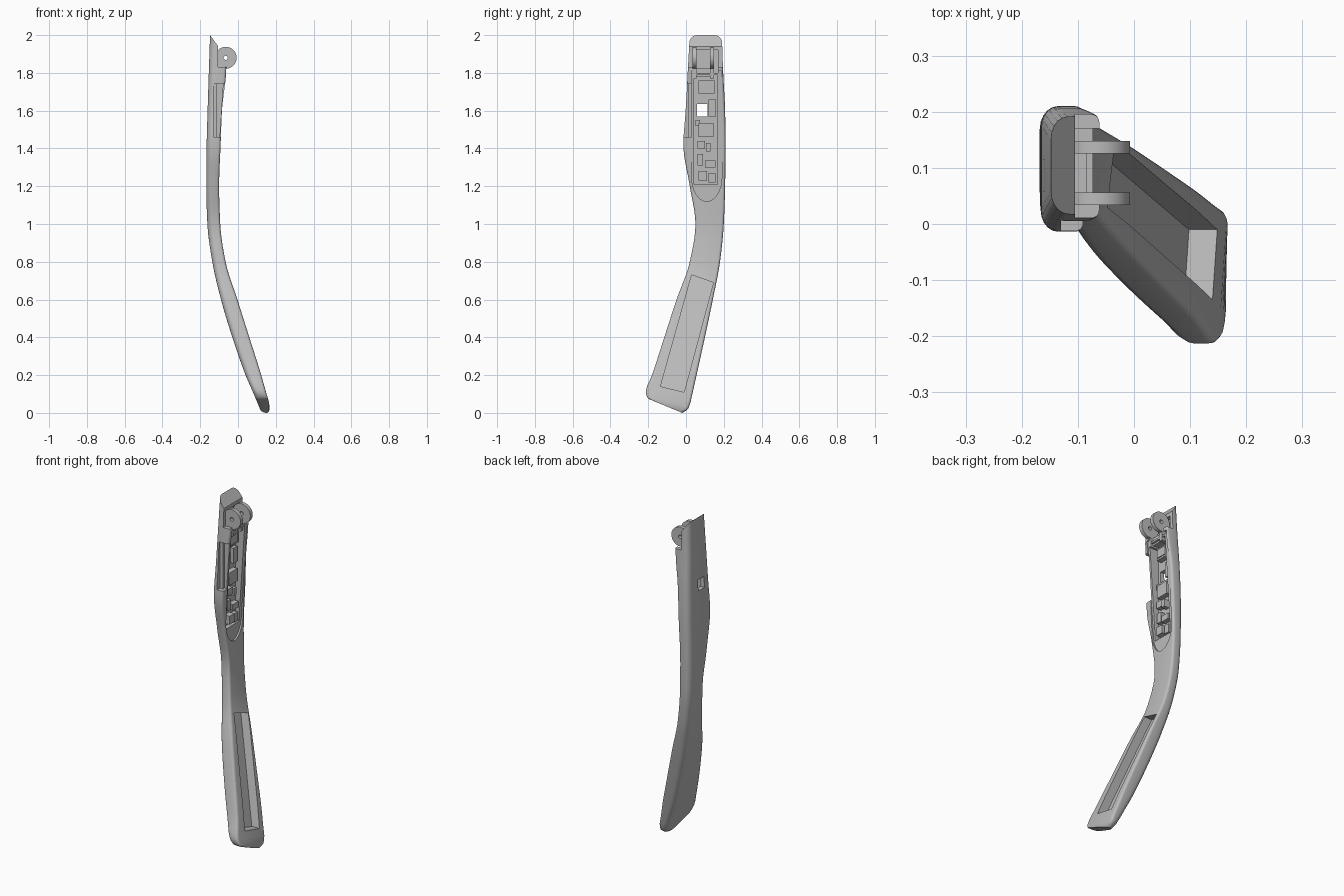
import bpy
import bmesh
from math import cos, sin, pi
from mathutils import Vector

default = bpy.data.objects.get("Cube")
if default:
    bpy.data.objects.remove(default, do_unlink=True)

grey = bpy.data.materials.new("matte grey")
grey.use_nodes = True
COLOUR = (0.5, 0.5, 0.5, 1)
grey.diffuse_color = COLOUR
grey.node_tree.nodes["Principled BSDF"].inputs["Base Color"].default_value = COLOUR

# Arm edges by height: z, outer x, inner x, front y, back y
EDGES = [
    (0, .125, .16, -.16, -.02), (.02, .117, .167, -.16, .01),
    (.05, .105, .165, -.16, .022), (.06, .1, .163, -.165, .025),
    (.075, .094, .159, -.2, .028), (.11, .079, .148, -.213, .036),
    (.2, .04, .123, -.18, .056), (.4, -.03, .06, -.115, .1),
    (.6, -.09, -.003, -.05, .142), (.8, -.136, -.066, .02, .18),
    (1, -.162, -.094, .05, .2), (1.2, -.168, -.1, .02, .207),
    (1.42, -.166, -.092, -.014, .21), (1.6, -.161, -.085, -.002, .207),
    (1.82, -.154, -.062, .01, .196), (2, -.148, -.06, .02, .19)]
ZS = [row[0] for row in EDGES]
OUTER, INNER, FRONT, BACK = 1, 2, 3, 4


def edge(col, z):
    """Smooth value of one edge column at height z, without overshoot."""
    v = [row[col] for row in EDGES]
    z = min(max(z, ZS[0]), ZS[-1])
    step = [(v[k + 1] - v[k]) / (ZS[k + 1] - ZS[k]) for k in range(len(v) - 1)]

    def slope(k):
        a, b = step[max(k - 1, 0)], step[min(k, len(step) - 1)]
        return 0 if a * b <= 0 else 2 * a * b / (a + b)

    i = max(k for k in range(len(step)) if ZS[k] <= z)
    h = ZS[i + 1] - ZS[i]
    t = (z - ZS[i]) / h
    s = t * t * (3 - 2 * t)
    return (v[i] * (1 - s) + v[i + 1] * s
            + h * t * (1 - t) * ((1 - t) * slope(i) - t * slope(i + 1)))


def loft(name, rings):
    """Skin a list of closed rings and cap both ends."""
    bm = bmesh.new()
    rows = [[bm.verts.new(p) for p in ring] for ring in rings]
    n = len(rows[0])
    for a, b in zip(rows, rows[1:]):
        for k in range(n):
            bm.faces.new((a[k], a[(k + 1) % n], b[(k + 1) % n], b[k]))
    bm.faces.new(rows[0])
    bm.faces.new(rows[-1])
    bmesh.ops.recalc_face_normals(bm, faces=bm.faces)
    mesh = bpy.data.meshes.new(name)
    bm.to_mesh(mesh)
    bm.free()
    mesh.materials.append(grey)
    obj = bpy.data.objects.new(name, mesh)
    bpy.context.collection.objects.link(obj)
    return obj


def box(name, x, y, z):
    return loft(name, [[(k, y[0], z[0]), (k, y[1], z[0]), (k, y[1], z[1]), (k, y[0], z[1])]
                       for k in x])


def recess(name, outline, depth):
    """Cutter that follows the inner face; outline is in y, z."""
    return loft(name, [[(edge(INNER, z) + d, y, z) for y, z in outline]
                       for d in (.04, -depth)])


def disc(name, x, z, radius, y0, y1, sides=40):
    angles = [2 * pi * k / sides for k in range(sides)]
    return loft(name, [[(x + radius * cos(a), y, z + radius * sin(a)) for a in angles]
                       for y in (y0, y1)])


def activate(obj):
    bpy.ops.object.select_all(action='DESELECT')
    obj.select_set(True)
    bpy.context.view_layer.objects.active = obj


def cut(target, cutter):
    activate(target)
    mod = target.modifiers.new("cut", 'BOOLEAN')
    mod.operation = 'DIFFERENCE'
    mod.solver = 'EXACT'
    mod.object = cutter
    bpy.ops.object.modifier_apply(modifier=mod.name)
    bpy.data.objects.remove(cutter, do_unlink=True)


def smooth(obj):
    activate(obj)
    bpy.ops.object.shade_smooth_by_angle(angle=pi / 6)


# Arm: rounded section, slanted toward the lower tip
CORNERS = [(0, 0, .038, .03), (1, 0, .038, .03), (1, 1, .014, .014), (0, 1, .014, .014)]


def section(t):
    lift = .06 * max(0, 1 - t)
    y0, y1 = edge(FRONT, t + lift), edge(BACK, t)
    ring = []
    for i, (u, v, ry, rx) in enumerate(CORNERS):
        for k in range(6):
            a = pi + i * pi / 2 + k * pi / 10
            y = (y0 + ry if u == 0 else y1 - ry) + ry * cos(a)
            z = t + lift * (y1 - y) / (y1 - y0)
            xo, xi = edge(OUTER, z), edge(INNER, z)
            x = (xo + rx if v == 0 else xi - rx) + rx * sin(a)
            ring.append(Vector((x, y, z)))
    return ring


heights = [0, .005, .01, .02, .03, .045, .06, .09] + [.12 + .04 * k for k in range(48)]
arm = loft("arm", [section(t) for t in heights])

# Long recess in the lower paddle
cut(arm, recess("paddle_recess", [(-.135, .14), (-.01, .11), (.145, .69), (.03, .73)], .05))

# Cover seat with rounded lower end, and the deep bay inside it
seat = [(.11 + .08 * cos(a), 1.25 + .13 * sin(a))
        for a in [pi + pi * k / 16 for k in range(17)]]
cut(arm, recess("cover_seat", seat + [(.19, 1.81), (.03, 1.81)], .01))
cut(arm, box("component_bay", (-.135, 0), (.043, .168), (1.21, 1.79)))
cut(arm, box("through_hole", (-.3, 0), (.058, .115), (1.57, 1.635)))
cut(arm, disc("screw_hole", -.1, 1.155, .001, .12, .121, 6))

# Stepped notch along the front wall
cut(arm, box("notch_outer", (-.13, 0), (-.1, .014), (1.46, 1.74)))
cut(arm, box("notch_inner", (-.11, 0), (-.1, .03), (1.46, 1.74)))

# Open hinge end with slanted tip
cut(arm, box("hinge_bay", (-.13, 0), (.045, .17), (1.8, 1.92)))
cut(arm, box("hinge_clearance", (-.105, 0), (-.1, .3), (1.83, 2.1)))
slant = [(-.148, 2), (-.09, 1.92), (.05, 1.92), (.05, 2.1), (-.148, 2.1)]
cut(arm, loft("tip_slant", [[(x, y, z) for x, z in slant] for y in (-.1, .3)]))
smooth(arm)

# Hinge: two pierced discs on short stems joined by a bridge
for side, y in (("front", .034), ("back", .126)):
    knuckle = disc(side + "_hinge_disc", -.065, 1.88, .058, y, y + .022)
    cut(knuckle, disc("pin_hole", -.065, 1.88, .011, y - .1, y + .1, 20))
    smooth(knuckle)
    box(side + "_hinge_stem", (-.135, -.07), (y, y + .022), (1.77, 1.85))
box("hinge_bridge", (-.135, -.085), (.036, .146), (1.78, 1.825))

# Raised components on the bay floor: y range, z range, height
PARTS = [
    ((.065, .15), (1.69, 1.76), .032), ((.075, .14), (1.7, 1.75), .037),
    ((.12, .16), (1.57, 1.66), .02), ((.065, .145), (1.46, 1.535), .03),
    ((.05, .075), (1.52, 1.55), .022), ((.06, .1), (1.4, 1.44), .028),
    ((.105, .13), (1.385, 1.43), .034), ((.06, .09), (1.31, 1.37), .025),
    ((.1, .155), (1.3, 1.335), .03), ((.065, .11), (1.23, 1.28), .034),
    ((.12, .155), (1.22, 1.27), .026)]
for n, (y, z, h) in enumerate(PARTS):
    box("bay_component_%d" % n, (-.138, -.135 + h), y, z)
